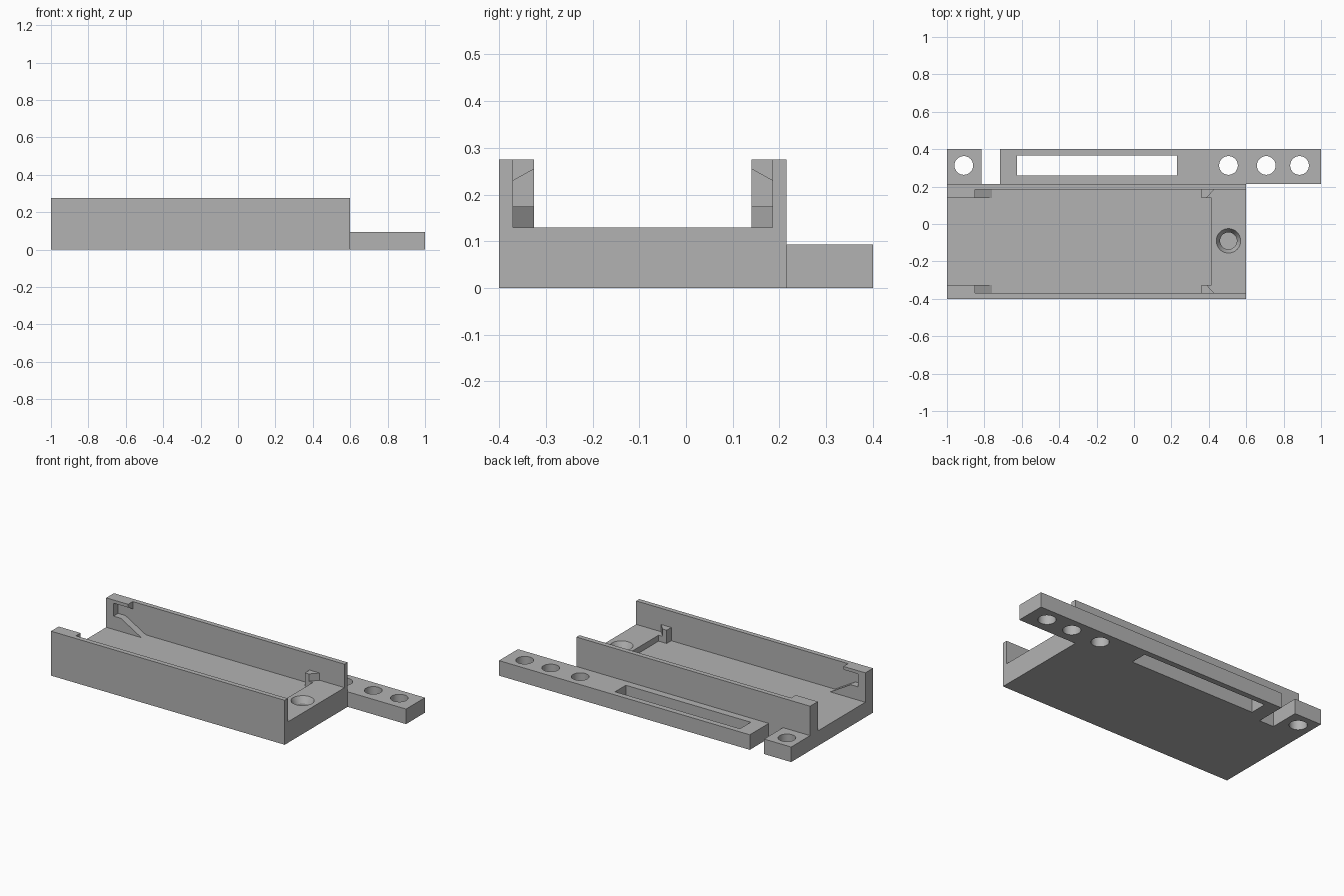
import bpy
import bmesh
import math
from mathutils import Vector

cube = bpy.data.objects.get("Cube")
if cube:
    bpy.data.objects.remove(cube, do_unlink=True)

grey = bpy.data.materials.new("plain grey")
grey.use_nodes = True
colour = (0.45, 0.45, 0.45, 1)
grey.diffuse_color = colour
grey.node_tree.nodes["Principled BSDF"].inputs["Base Color"].default_value = colour

FLOOR, SHELF, TOP = 0.093, 0.13, 0.275
FRONT, BACK, WALL, GRIP = -0.4, 0.215, 0.03, 0.075
LEFT_END, RIGHT_END = -1.0, 0.6
MID = (FRONT + BACK) / 2


def prism(name, points, axis, start, end):
    """Extrude a 2D outline along one axis; the outline uses the other two axes in order."""
    def place(p, d):
        co = list(p)
        co.insert("xyz".index(axis), d)
        return Vector(co)
    bm = bmesh.new()
    face = bm.faces.new([bm.verts.new(place(p, start)) for p in points])
    moved = bmesh.ops.extrude_face_region(bm, geom=[face])["geom"]
    shift = place((0, 0), end - start)
    bmesh.ops.translate(bm, vec=shift, verts=[g for g in moved if isinstance(g, bmesh.types.BMVert)])
    bmesh.ops.recalc_face_normals(bm, faces=bm.faces)
    mesh = bpy.data.meshes.new(name)
    bm.to_mesh(mesh)
    bm.free()
    mesh.materials.append(grey)
    obj = bpy.data.objects.new(name, mesh)
    bpy.context.collection.objects.link(obj)
    return obj


def box(name, x0, x1, y0, y1, z0, z1):
    return prism(name, [(x0, y0), (x1, y0), (x1, y1), (x0, y1)], "z", z0, z1)


def revolve_hole(name, x, y, r_low, r_high, z0, z1):
    bpy.ops.mesh.primitive_cone_add(vertices=48, radius1=r_low, radius2=r_high,
                                    depth=z1 - z0, location=(x, y, (z0 + z1) / 2))
    obj = bpy.context.object
    obj.name = name
    obj.data.materials.append(grey)
    return obj


def combine(target, other, operation):
    mod = target.modifiers.new(operation.lower(), "BOOLEAN")
    mod.operation, mod.solver, mod.object = operation, "EXACT", other
    bpy.ops.object.select_all(action="DESELECT")
    bpy.context.view_layer.objects.active = target
    target.select_set(True)
    bpy.ops.object.modifier_apply(modifier=mod.name)
    bpy.data.objects.remove(other, do_unlink=True)


# Channel tray with two side walls
y0, y1 = FRONT + WALL, BACK - WALL
tray = prism("channel_tray", [(FRONT, 0), (BACK, 0), (BACK, TOP), (y1, TOP), (y1, FLOOR),
                              (y0, FLOOR), (y0, TOP), (FRONT, TOP)], "x", LEFT_END, RIGHT_END)

# Raised end shelf
combine(tray, box("end_shelf", 0.415, RIGHT_END, y0 - 0.01, y1 + 0.01, 0.05, SHELF), "UNION")

# Retaining features repeated on both walls
for side in (-1, 1):
    def across(inset):
        return MID + side * ((BACK - FRONT) / 2 - inset)
    buried, wall, inner = across(0.015), across(WALL), across(GRIP)

    # Full height end stop
    combine(tray, box("end_stop", LEFT_END, -0.95, *sorted((buried, inner)), 0.05, TOP), "UNION")
    # Overhanging lip with slanted underside
    combine(tray, prism("top_lip", [(buried, TOP), (inner, TOP), (inner, 0.255), (wall, 0.23),
                                    (buried, 0.23)], "x", LEFT_END, -0.85), "UNION")
    # Ledge that ramps down to the floor
    ramp = [(LEFT_END, 0.05), (-0.76, 0.05), (-0.76, FLOOR), (-0.9, 0.175), (LEFT_END, 0.175)]
    combine(tray, prism("ramp_ledge", ramp, "y", *sorted((buried, inner))), "UNION")
    # Wedge shaped catch beside the shelf
    catch = [(0.36, buried), (0.36, inner), (0.387, inner), (0.43, wall), (0.43, buried)]
    combine(tray, prism("catch", catch, "z", 0.05, 0.175), "UNION")
    corner = box("catch_foot", 0.36, 0.45, *sorted((buried, inner)), 0.05, SHELF)
    combine(tray, corner, "UNION")

# Blind countersunk screw hole in the shelf
combine(tray, revolve_hole("countersink", 0.505, -0.09, 0.045, 0.0667, 0.09, 0.133), "DIFFERENCE")
combine(tray, revolve_hole("screw_bore", 0.505, -0.09, 0.045, 0.045, 0.05, 0.1), "DIFFERENCE")

# Mounting rail along the back: two pieces with a gap
for name, a, b in (("short_rail", -1, -0.815), ("long_rail", -0.717, 1)):
    combine(tray, box(name, a, b, BACK, 0.4, 0, FLOOR), "UNION")

# Slot and mounting holes through the rail
combine(tray, box("slot", -0.625, 0.23, 0.26, 0.365, -0.1, 0.2), "DIFFERENCE")
for x in (-0.91, 0.505, 0.707, 0.885):
    combine(tray, revolve_hole("rail_hole", x, 0.313, 0.05, 0.05, -0.1, 0.2), "DIFFERENCE")

tray.name = "mounting_tray"
tray.select_set(True)
bpy.context.view_layer.objects.active = tray
bpy.ops.object.shade_smooth_by_angle(angle=math.radians(20))
